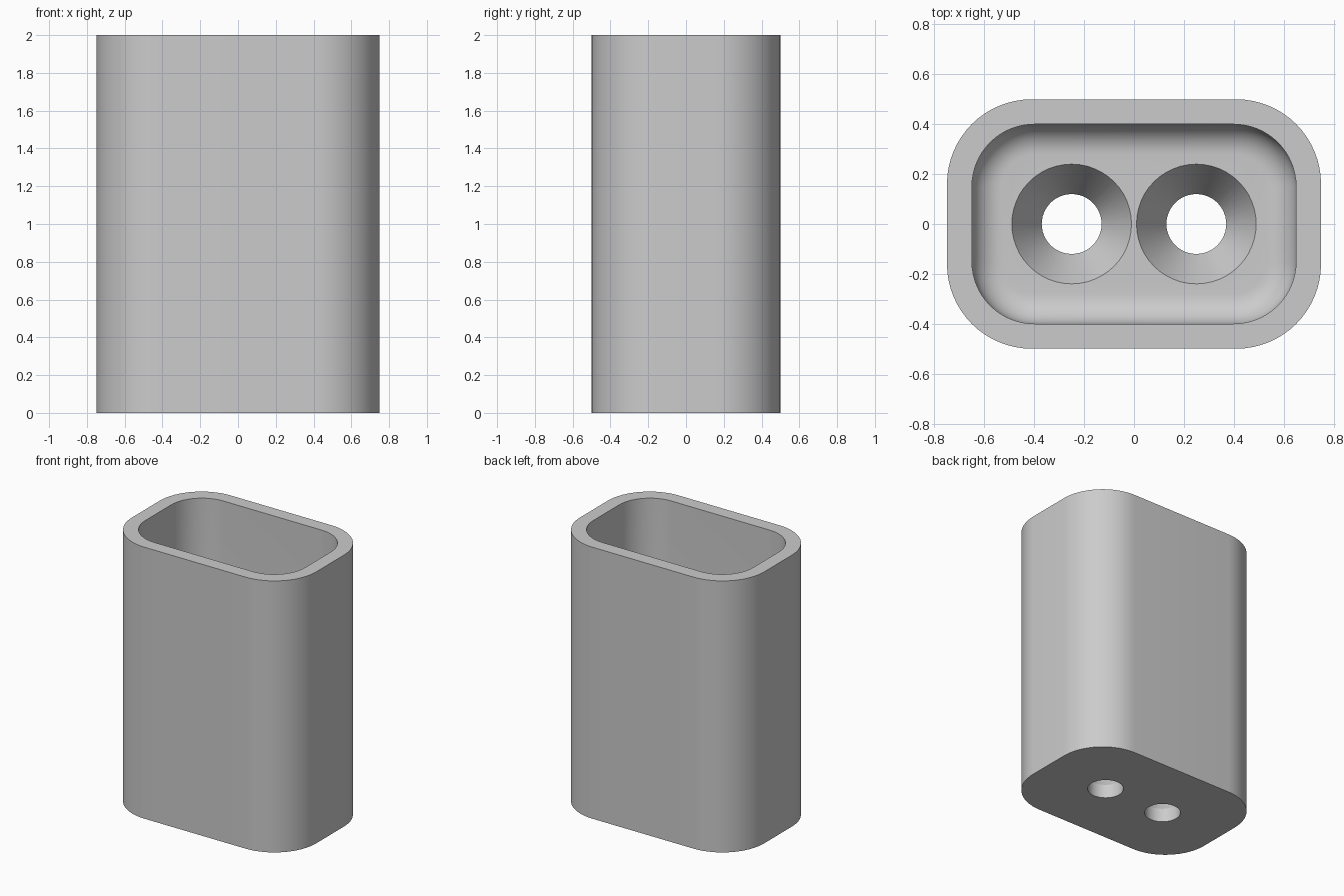
import bpy
import bmesh
from math import sin, cos, pi, radians

cube = bpy.data.objects.get("Cube")
if cube:
    bpy.data.objects.remove(cube, do_unlink=True)

HEIGHT = 2.0
FLOOR = 0.3
FILLET = 0.12


def rounded_rect(half_x, half_y, r, steps=16):
    """Counter-clockwise outline of a rounded rectangle."""
    points = []
    for quarter, (sx, sy) in enumerate([(1, 1), (-1, 1), (-1, -1), (1, -1)]):
        for i in range(steps + 1):
            a = (quarter + i / steps) * pi / 2
            points.append((sx * (half_x - r) + r * cos(a),
                           sy * (half_y - r) + r * sin(a)))
    return points


def circle(cx, r, steps=48):
    return [(cx + r * cos(2 * pi * i / steps), r * sin(2 * pi * i / steps))
            for i in range(steps)]


def loft(name, sections):
    """Closed solid through (outline, z) sections, bottom to top."""
    bm = bmesh.new()
    rings = [[bm.verts.new((x, y, z)) for x, y in outline] for outline, z in sections]
    n = len(rings[0])
    for low, high in zip(rings, rings[1:]):
        for i in range(n):
            j = (i + 1) % n
            bm.faces.new((low[i], low[j], high[j], high[i]))
    bm.faces.new(rings[0][::-1])
    bm.faces.new(rings[-1])
    mesh = bpy.data.meshes.new(name)
    bm.to_mesh(mesh)
    bm.free()
    obj = bpy.data.objects.new(name, mesh)
    bpy.context.collection.objects.link(obj)
    return obj


def cut(target, cutter):
    cutter.hide_render = True
    mod = target.modifiers.new("cut", 'BOOLEAN')
    mod.operation = 'DIFFERENCE'
    mod.solver = 'EXACT'
    mod.object = cutter
    bpy.ops.object.select_all(action='DESELECT')
    target.select_set(True)
    bpy.context.view_layer.objects.active = target
    bpy.ops.object.modifier_apply(modifier=mod.name)
    bpy.data.objects.remove(cutter, do_unlink=True)


# Outer body
outer = rounded_rect(0.75, 0.5, 0.34)
holder = loft("holder_body", [(outer, 0), (outer, HEIGHT)])

# Cavity with a filleted floor edge
sections = []
for i in range(11):
    a = i / 10 * pi / 2
    inset = FILLET * (1 - sin(a))
    sections.append((rounded_rect(0.65 - inset, 0.4 - inset, 0.25 - inset),
                     FLOOR + FILLET * (1 - cos(a))))
sections.append((rounded_rect(0.65, 0.4, 0.25), HEIGHT + 0.1))
cut(holder, loft("cavity_cutter", sections))

# Two countersunk holes through the floor
for side in (-1, 1):
    x = side * 0.25
    cut(holder, loft("hole_cutter", [
        (circle(x, 0.12), -0.1), (circle(x, 0.12), 0.1),
        (circle(x, 0.24), FLOOR), (circle(x, 0.24), FLOOR + 0.1)]))

# Plain grey finish
grey = bpy.data.materials.new("light_grey")
grey.use_nodes = True
colour = (0.6, 0.6, 0.6, 1)
grey.diffuse_color = colour
grey.node_tree.nodes["Principled BSDF"].inputs["Base Color"].default_value = colour
holder.data.materials.clear()
holder.data.materials.append(grey)

bpy.ops.object.select_all(action='DESELECT')
holder.select_set(True)
bpy.context.view_layer.objects.active = holder
bpy.ops.object.shade_smooth_by_angle(angle=radians(25))
